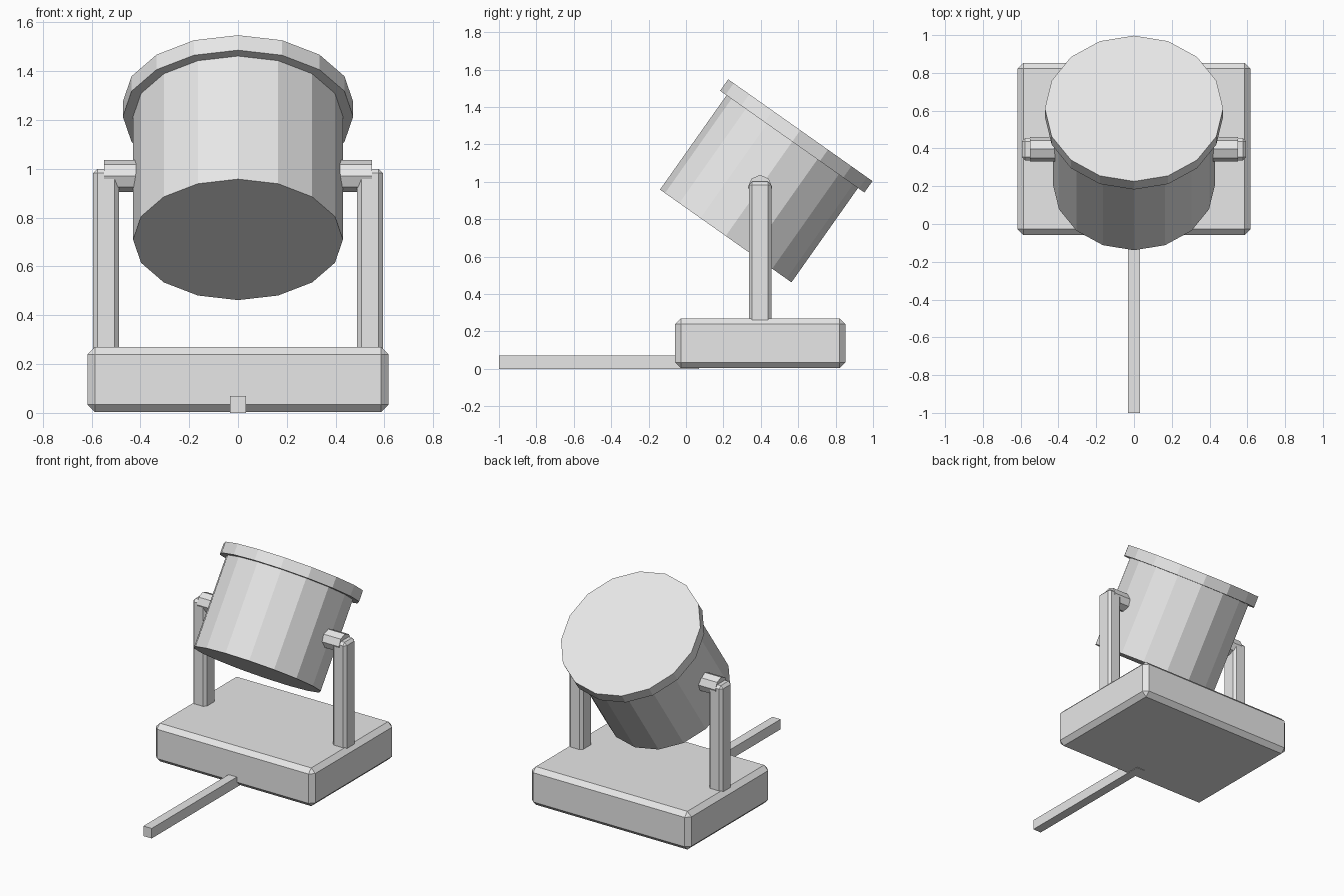
import bpy
from math import radians, sin, cos

# Remove only the default cube
cube = bpy.data.objects.get("Cube")
if cube:
    bpy.data.objects.remove(cube, do_unlink=True)

GREY = (0.8, 0.8, 0.8, 1.0)
grey = bpy.data.materials.new("light grey")
grey.use_nodes = True
grey.diffuse_color = GREY
grey.node_tree.nodes["Principled BSDF"].inputs["Base Color"].default_value = GREY


def finish(name, bevel=0.0):
    """Name the active object, colour it and chamfer its edges."""
    obj = bpy.context.object
    obj.name = name
    obj.data.materials.append(grey)
    if bevel:
        mod = obj.modifiers.new("chamfer", "BEVEL")
        mod.width = bevel
        mod.segments = 1
    return obj


def box(name, low, high, bevel=0.0):
    centre = [(a + b) / 2 for a, b in zip(low, high)]
    bpy.ops.mesh.primitive_cube_add(size=1, location=centre)
    bpy.context.object.scale = [b - a for a, b in zip(low, high)]
    bpy.ops.object.transform_apply(location=False, rotation=False, scale=True)
    return finish(name, bevel)


def cylinder(name, sides, radius, depth, centre, rotation):
    bpy.ops.mesh.primitive_cylinder_add(
        vertices=sides, radius=radius, depth=depth, location=centre, rotation=rotation)
    return finish(name)


# Base slab and the cable leaving its front
box("base", (-0.617, -0.058, 0.003), (0.617, 0.853, 0.27), 0.031)
box("cable", (-0.032, -1.0, 0.0), (0.032, 0.07, 0.07))

# Tilted lamp drum with a wider rim around the lens end
TILT = radians(35.2)
DRUM_END = (0.2125, 0.71)


def along_axis(distance):
    return (0, DRUM_END[0] + sin(TILT) * distance, DRUM_END[1] + cos(TILT) * distance)


LENGTH, RIM = 0.692, 0.075
BODY = LENGTH - RIM / 2
cylinder("lamp_drum", 16, 0.43, BODY, along_axis(BODY / 2), (-TILT, 0, 0))
cylinder("lamp_rim", 16, 0.472, RIM, along_axis(LENGTH - RIM / 2), (-TILT, 0, 0))

# Support posts and the pivots that hold the drum
for side, name in ((1, "left"), (-1, "right")):
    x_low, x_high = sorted((side * 0.488, side * 0.594))
    box(name + "_post", (x_low, 0.336, 0.2), (x_high, 0.456, 1.0), 0.018)
    cylinder(name + "_pivot", 8, 0.065, 0.2, (side * 0.45, 0.396, 0.971), (0, radians(90), 0))
